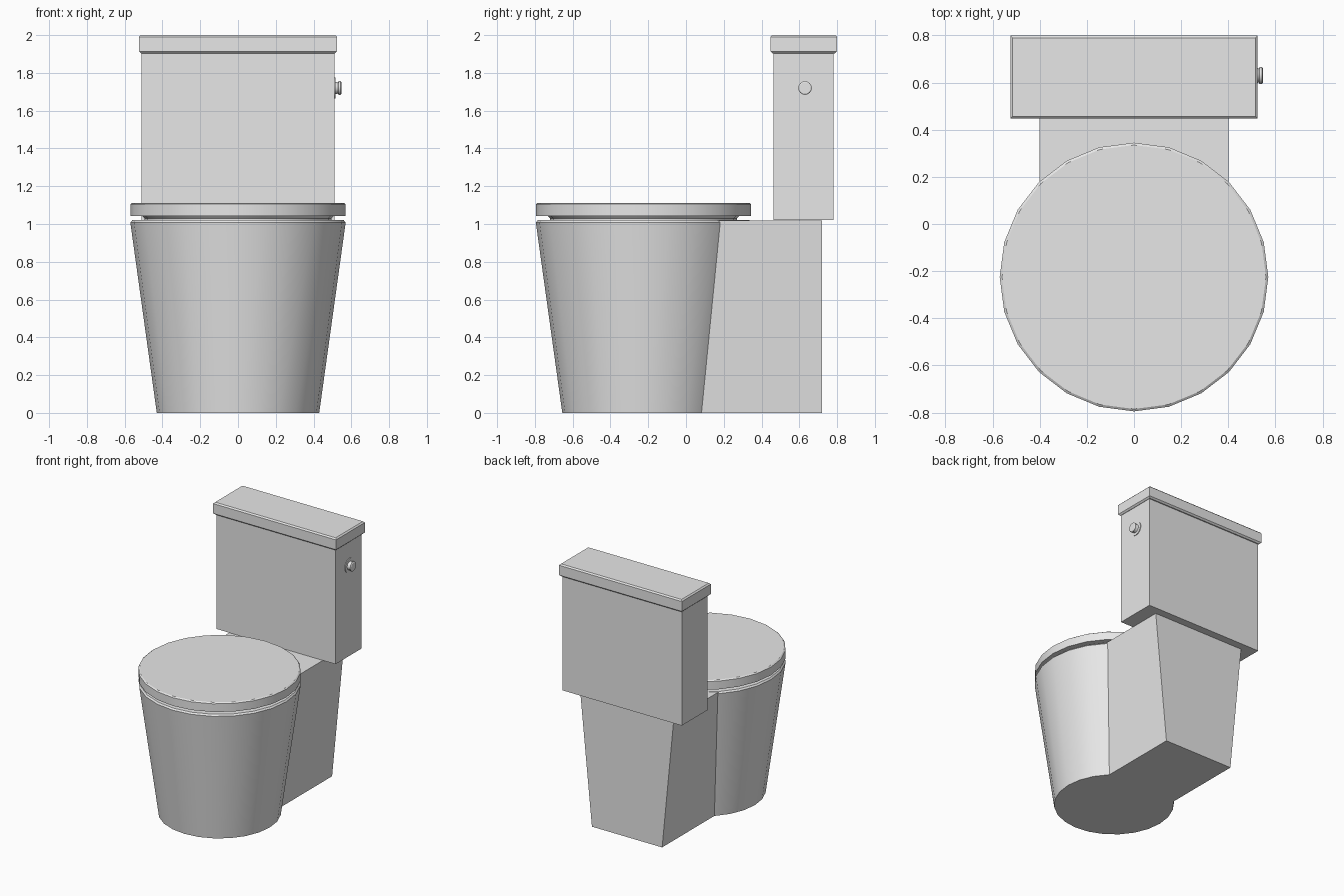
import bpy, bmesh, math
from mathutils import Matrix

cube = bpy.data.objects.get("Cube")
if cube:
    bpy.data.objects.remove(cube, do_unlink=True)

ceramic = bpy.data.materials.new("grey_ceramic")
ceramic.use_nodes = True
grey = (0.8, 0.8, 0.8, 1)
ceramic.diffuse_color = grey
ceramic.node_tree.nodes["Principled BSDF"].inputs["Base Color"].default_value = grey


def finish(name, bm, smooth=False):
    bmesh.ops.recalc_face_normals(bm, faces=bm.faces)
    mesh = bpy.data.meshes.new(name)
    bm.to_mesh(mesh)
    bm.free()
    mesh.materials.append(ceramic)
    obj = bpy.data.objects.new(name, mesh)
    bpy.context.collection.objects.link(obj)
    if smooth:
        bpy.ops.object.select_all(action="DESELECT")
        obj.select_set(True)
        bpy.context.view_layer.objects.active = obj
        bpy.ops.object.shade_smooth_by_angle(angle=math.radians(30))
    return obj


def turned(name, profile, matrix, sides=24):
    """Closed solid of revolution from (radius, height) points."""
    bm = bmesh.new()
    rings = []
    for r, z in profile:
        angles = [math.tau * i / sides for i in range(sides)]
        rings.append([bm.verts.new((r * math.cos(a), r * math.sin(a), z)) for a in angles])
    for low, high in zip(rings, rings[1:]):
        for i in range(sides):
            j = (i + 1) % sides
            bm.faces.new((low[i], low[j], high[j], high[i]))
    bm.faces.new(rings[0])
    bm.faces.new(rings[-1])
    bm.transform(matrix)
    return finish(name, bm, True)


def stacked(name, y0, y1, levels):
    """Box-like solid from (half width, y inset, height) levels."""
    bm = bmesh.new()
    rings = []
    for w, inset, z in levels:
        a, b = y0 + inset, y1 - inset
        rings.append([bm.verts.new((x, y, z)) for x, y in ((-w, a), (w, a), (w, b), (-w, b))])
    for low, high in zip(rings, rings[1:]):
        for i in range(4):
            j = (i + 1) % 4
            bm.faces.new((low[i], low[j], high[j], high[i]))
    bm.faces.new(rings[0])
    bm.faces.new(rings[-1])
    return finish(name, bm)


# Round bowl, seat and cover
bowl_place = Matrix.Translation((0, -0.225, 0))
turned("bowl", [(0.43, 0), (0.57, 1.008), (0.56, 1.02)], bowl_place)
turned("seat_spacer", [(0.495, 1.015), (0.495, 1.03), (0.51, 1.045)], bowl_place)
turned("seat_cover", [(0.57, 1.042), (0.57, 1.105), (0.56, 1.112)], bowl_place)

# Tapered pedestal behind the bowl
stacked("rear_pedestal", -0.1, 0.72, [(0.30, 0, 0), (0.40, 0, 1.019)])

# Water tank and its chamfered lid
stacked("tank", 0.463, 0.78, [(0.51, 0, 1.02), (0.51, 0, 1.91)])
stacked("tank_lid", 0.447, 0.80, [(0.513, 0.012, 1.903), (0.525, 0, 1.914),
                                  (0.525, 0, 1.99), (0.515, 0.01, 2.0)])

# Flush button on the left side of the tank
button_place = Matrix.Translation((0.505, 0.63, 1.72)) @ Matrix.Rotation(math.pi / 2, 4, "Y")
turned("flush_button", [(0.055, 0), (0.055, 0.01), (0.033, 0.01), (0.03, 0.025),
                        (0.036, 0.028), (0.036, 0.038), (0.03, 0.042)], button_place)
